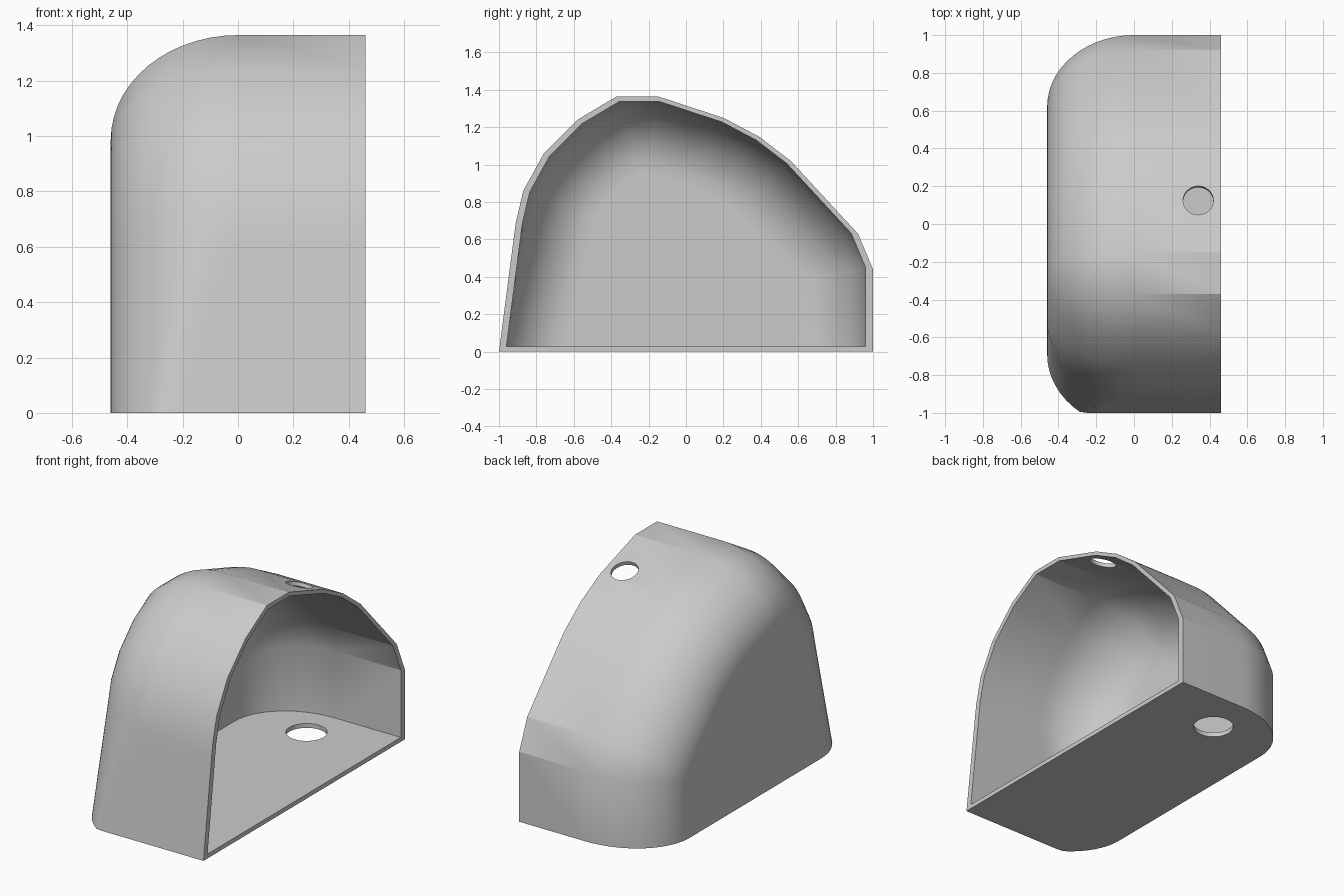
import bpy, bmesh
from math import sin, cos, pi, radians
from mathutils import Vector

cube = bpy.data.objects.get("Cube")
if cube:
    bpy.data.objects.remove(cube, do_unlink=True)

gray = bpy.data.materials.new("light_gray")
gray.use_nodes = True
color = (0.6, 0.6, 0.6, 1)
gray.diffuse_color = color
gray.node_tree.nodes["Principled BSDF"].inputs["Base Color"].default_value = color

# Side profile as (y, z), from front foot over the top to the back foot
PROFILE = [Vector(p) for p in (
    (-1.08, 0), (-0.91, 0.69), (-0.87, 0.86), (-0.76, 1.06), (-0.58, 1.24),
    (-0.37, 1.365), (-0.15, 1.365), (0.2, 1.25), (0.39, 1.15), (0.56, 1.02),
    (0.92, 0.63), (1, 0.44), (1, 0))]
HALF, INSET, STEPS, FRONT_CUTS = 0.46, 0.38, 14, 10


def inset_profile(d):
    """Offset the profile inward by d, keeping both feet on the ground."""
    normals = []
    for a, b in zip(PROFILE, PROFILE[1:]):
        t = (b - a).normalized()
        normals.append(Vector((t.y, -t.x)))
    pts = [PROFILE[0] + Vector((d / normals[0].x, 0))]
    for p, n, m in zip(PROFILE[1:], normals, normals[1:]):
        pts.append(p + (n + m) * (d / (1 + n.dot(m))))
    pts.append(PROFILE[-1] + Vector((d / normals[-1].x, 0)))
    # Split the front line and trim it by the sloping front plane
    front = [pts[0].lerp(pts[1], i / FRONT_CUTS) for i in range(FRONT_CUTS)]
    for p in front:
        p.x = max(p.x, -1 + 0.13 * p.y)
    return front + pts[1:]


def housing_solid(name, open_x):
    """Extruded profile with one end rounded off."""
    bm = bmesh.new()
    rings = [(open_x, 0)]
    for i in range(STEPS + 1):
        a = i / STEPS * pi / 2
        rings.append((-HALF * sin(a), INSET * (1 - cos(a))))
    loops = [[bm.verts.new((x, p.x, p.y)) for p in inset_profile(d)] for x, d in rings]
    for r, s in zip(loops, loops[1:]):
        for i in range(len(r) - 1):
            bm.faces.new((r[i], r[i + 1], s[i + 1], s[i]))
    bm.faces.new(loops[0])
    bm.faces.new(loops[-1])
    bm.faces.new([r[0] for r in loops] + [r[-1] for r in reversed(loops)])
    bmesh.ops.recalc_face_normals(bm, faces=bm.faces)
    for f in bm.faces:
        f.smooth = True
    mesh = bpy.data.meshes.new(name)
    bm.to_mesh(mesh)
    bm.free()
    obj = bpy.data.objects.new(name, mesh)
    bpy.context.collection.objects.link(obj)
    mesh.materials.append(gray)
    return obj


def hole_cutter(name, radius, location, tilt):
    bpy.ops.mesh.primitive_cylinder_add(vertices=40, radius=radius, depth=0.3,
                                        location=location, rotation=(tilt, 0, 0))
    obj = bpy.context.object
    obj.name = name
    obj.data.materials.append(gray)
    for p in obj.data.polygons:
        p.use_smooth = True
    return obj


# Outer body, hollowed by a slightly smaller copy and pierced by two holes
housing = housing_solid("housing", HALF)
cavity = housing_solid("cavity_cutter", 0.7)
cavity.scale = (0.96, 0.96, 0.96)
cavity.location.z = 0.0276
cutters = [cavity,
           hole_cutter("top_hole_cutter", 0.08, (0.34, 0.12, 1.26), radians(-18)),
           hole_cutter("floor_hole_cutter", 0.118, (-0.02, 0.71, 0), 0)]
bpy.context.view_layer.update()
bpy.context.view_layer.objects.active = housing
for c in cutters:
    mod = housing.modifiers.new(c.name, 'BOOLEAN')
    mod.operation = 'DIFFERENCE'
    mod.solver = 'EXACT'
    mod.object = c
    bpy.ops.object.modifier_apply(modifier=mod.name)
for c in cutters:
    bpy.data.objects.remove(c, do_unlink=True)

# Flat planes, crisp creases on the straight part, smooth rounded end
bm = bmesh.new()
bm.from_mesh(housing.data)
for f in bm.faces:
    on_floor = f.calc_center_median().z < 0.05 and abs(f.normal.z) > 0.99
    f.smooth = not (on_floor or abs(f.normal.x) > 0.9995)
for e in bm.edges:
    angle = e.calc_face_angle(0)
    straight = all(v.co.x > -0.01 for v in e.verts)
    e.smooth = not (angle > radians(40) or (straight and angle > radians(16.5)))
bm.to_mesh(housing.data)
bm.free()
